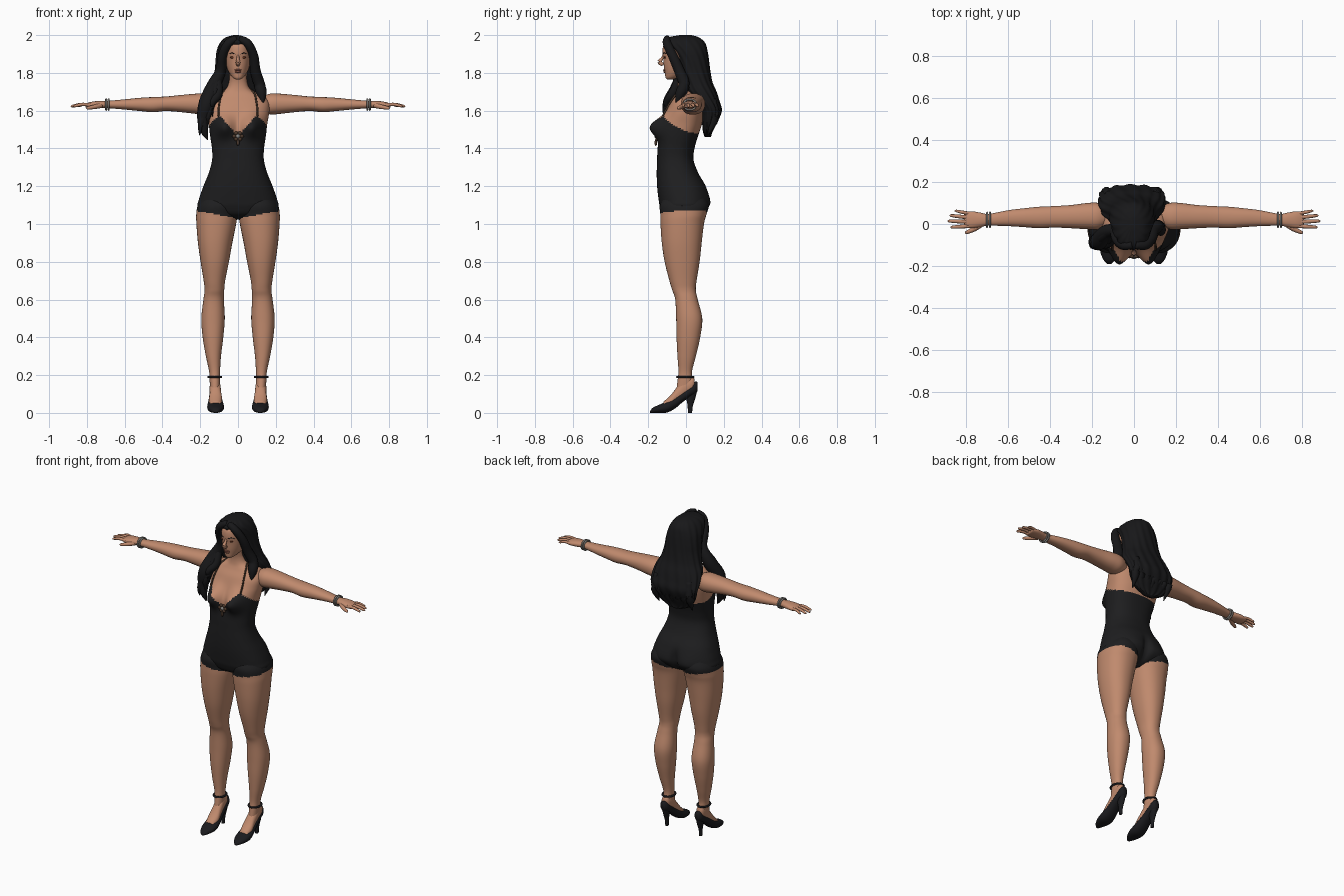
import bpy, bmesh, math
from mathutils import Vector

cube = bpy.data.objects.get("Cube")
if cube:
    bpy.data.objects.remove(cube, do_unlink=True)


def material(name, r, g, b):
    m = bpy.data.materials.new(name)
    m.use_nodes = True
    m.diffuse_color = (r, g, b, 1)
    m.node_tree.nodes["Principled BSDF"].inputs["Base Color"].default_value = (r, g, b, 1)
    return m


SKIN = material("skin", .53, .255, .155)
CLOTH = material("black cloth", .013, .013, .014)
HAIR = material("black hair", .009, .009, .01)
SHOE = material("black leather", .011, .011, .013)
METAL = material("grey metal", .27, .26, .24)
BRONZE = material("dark bronze", .07, .04, .025)
EYE = material("eye brown", .13, .035, .015)
LIP = material("lip brown", .33, .12, .08)


def finish(name, bm, mats, rule=None):
    """Turn a bmesh into a smooth object; rule(centre) picks the material index."""
    bmesh.ops.recalc_face_normals(bm, faces=bm.faces)
    for f in bm.faces:
        f.smooth = True
        if rule:
            f.material_index = int(rule(f.calc_center_median()))
    mesh = bpy.data.meshes.new(name)
    bm.to_mesh(mesh)
    bm.free()
    for m in mats:
        mesh.materials.append(m)
    obj = bpy.data.objects.new(name, mesh)
    bpy.context.collection.objects.link(obj)
    return obj


def smooth_rows(rows, steps):
    """Catmull-Rom interpolation through a list of equal-length tuples."""
    out = []
    for i in range(len(rows) - 1):
        quad = [rows[max(i - 1, 0)], rows[i], rows[i + 1], rows[min(i + 2, len(rows) - 1)]]
        for k in range(steps):
            t = k / steps
            out.append([b + .5 * t * (c - a + t * (2*a - 5*b + 4*c - d + t * (3*(b - c) + d - a)))
                        for a, b, c, d in zip(*quad)])
    return out + [list(rows[-1])]


def skin_rings(bm, rings):
    loops = [[bm.verts.new(p) for p in ring] for ring in rings]
    n = len(loops[0])
    for lo, hi in zip(loops, loops[1:]):
        for j in range(n):
            bm.faces.new((lo[j], lo[(j + 1) % n], hi[(j + 1) % n], hi[j]))
    bm.faces.new(loops[0])
    bm.faces.new(loops[-1])


def loft(name, rows, axis, mats, side=1, n=32, steps=5, power=2.2, shape=None, rule=None):
    """Rows are (position on axis, min a, max a, min b, max b) of each section."""
    rings = []
    for t, a0, a1, b0, b1 in smooth_rows(rows, steps):
        ring = []
        for j in range(n):
            ang = math.tau * j / n
            c, s = math.cos(ang), math.sin(ang)
            a = (a0 + a1) / 2 + (a1 - a0) / 2 * math.copysign(abs(c) ** (2 / power), c)
            b = (b0 + b1) / 2 + (b1 - b0) / 2 * math.copysign(abs(s) ** (2 / power), s)
            p = Vector({"x": (t, a, b), "y": (a, t, b), "z": (a, b, t)}[axis])
            if shape:
                p = shape(p, ang)
            p.x *= side
            ring.append(p)
        rings.append(ring)
    bm = bmesh.new()
    skin_rings(bm, rings)
    return finish(name, bm, mats, rule)


def tube(name, pts, mat, side=1, n=10, steps=5):
    """Tapered tube through points (x, y, z, radius)."""
    path = smooth_rows(pts, steps)
    centres = [Vector((p[0] * side, p[1], p[2])) for p in path]
    rings = []
    for i, c in enumerate(centres):
        tangent = centres[min(i + 1, len(path) - 1)] - centres[max(i - 1, 0)]
        q = tangent.to_track_quat("Z", "Y")
        r = max(path[i][3], .001)
        rings.append([c + q @ Vector((r * math.cos(math.tau * j / n), r * math.sin(math.tau * j / n), 0))
                      for j in range(n)])
    bm = bmesh.new()
    skin_rings(bm, rings)
    return finish(name, bm, [mat])


def ball(name, loc, size, mat):
    bm = bmesh.new()
    bmesh.ops.create_uvsphere(bm, u_segments=16, v_segments=10, radius=1)
    for v in bm.verts:
        v.co = Vector(loc) + v.co * Vector(size)
    return finish(name, bm, [mat])


def band(name, centre, ra, rb, thick, axis, mat):
    """Closed ring around a limb."""
    bm = bmesh.new()
    n, m = 32, 8
    grid = []
    for i in range(n):
        u = math.tau * i / n
        row = []
        for j in range(m):
            v = math.tau * j / m
            a, b = ((r + thick * math.cos(v)) * f(u) for r, f in ((ra, math.cos), (rb, math.sin)))
            h = thick * math.sin(v)
            row.append(bm.verts.new(Vector(centre) + Vector((h, a, b) if axis == "x" else (a, b, h))))
        grid.append(row)
    for i in range(n):
        for j in range(m):
            k, l = (i + 1) % n, (j + 1) % m
            bm.faces.new((grid[i][j], grid[k][j], grid[k][l], grid[i][l]))
    return finish(name, bm, [mat])


# Torso with bust and seat shaping; cloth chosen by neckline height
def torso_shape(p, ang):
    front, back = max(0, -math.sin(ang)) ** .5, max(0, math.sin(ang))
    x = abs(p.x)
    p.y -= .073 * front * math.exp(-((x - .076) / .052) ** 2 - ((p.z - 1.515) / .057) ** 2)
    seat = math.exp(-((p.z - 1.11) / .06) ** 2) * back
    p.y += seat * (.012 * math.exp(-((x - .09) / .06) ** 2) - .03 * math.exp(-(x / .02) ** 2))
    return p


def in_cloth(c):
    top = 1.48 + 2.5 * max(0, .07 - c.y) ** 2
    if c.y < -.02:
        top = min(top, 1.465 + 1.15 * abs(c.x))
    return c.z < top


torso = [(1.025, .03, -.06, .04), (1.05, .14, -.115, .08), (1.09, .21, -.137, .115),
         (1.13, .207, -.145, .122), (1.2, .183, -.153, .105), (1.27, .155, -.155, .065),
         (1.34, .137, -.153, .04), (1.4, .138, -.15, .045), (1.47, .148, -.14, .065),
         (1.53, .155, -.125, .085), (1.59, .165, -.105, .095), (1.64, .165, -.085, .095),
         (1.68, .135, -.06, .085), (1.71, .07, -.048, .06), (1.75, .05, -.045, .045),
         (1.8, .05, -.055, .045)]
loft("torso", [(z, -w, w, f, b) for z, w, f, b in torso], "z", [SKIN, CLOTH],
     n=112, steps=8, power=2.4, shape=torso_shape, rule=in_cloth)

# Head
head = [(1.765, .012, -.1, -.07), (1.775, .028, -.108, -.04), (1.8, .047, -.112, .02),
        (1.83, .059, -.117, .06), (1.87, .066, -.12, .07), (1.91, .067, -.125, .08),
        (1.95, .06, -.117, .08), (1.975, .035, -.085, .06)]
loft("head", [(z, -w, w, f, b) for z, w, f, b in head], "z", [SKIN])
tube("nose", [(0, -.116, 1.895, .006), (0, -.128, 1.875, .008), (0, -.14, 1.857, .012),
              (0, -.122, 1.843, .01)], SKIN)
ball("upper_lip", (0, -.113, 1.815), (.02, .008, .005), LIP)
ball("lower_lip", (0, -.112, 1.806), (.017, .008, .006), LIP)

# Hair mass with rippled strands
def ripple(p, ang):
    k = 1 + .022 * math.sin(15 * ang + 25 * p.z)
    return Vector((p.x * k, .04 + (p.y - .04) * k, p.z))


hair = [(2.0, .012, -.03, .03), (1.987, .055, -.095, .07), (1.96, .083, -.12, .1),
        (1.92, .1, -.085, .112), (1.87, .107, -.055, .12), (1.81, .113, -.04, .128),
        (1.75, .128, -.02, .14), (1.7, .15, .0, .16), (1.65, .158, .045, .175),
        (1.6, .155, .078, .187), (1.54, .138, .085, .165), (1.49, .1, .09, .14),
        (1.46, .04, .1, .13)]
loft("hair_back", [(z, -w - .01, w - .01, f, b) for z, w, f, b in hair], "z", [HAIR],
     n=96, shape=ripple)

# Locks framing the face and falling over the right shoulder
crown = [(.008, -.1, 1.982, .018), (.052, -.1, 1.955, .023), (.082, -.07, 1.89, .025),
         (.092, -.035, 1.81, .028)]
tube("left_front_lock", crown + [(.113, -.01, 1.74, .03), (.125, -.03, 1.69, .027),
                                 (.13, -.05, 1.64, .006)], HAIR, n=14)
tube("right_front_lock", crown + [(.13, -.04, 1.73, .037), (.165, -.08, 1.64, .043),
                                  (.183, -.085, 1.56, .034), (.178, -.09, 1.49, .02),
                                  (.16, -.09, 1.445, .003)], HAIR, side=-1, n=14)
for i, (dx, tip) in enumerate(((-.035, 1.57), (-.015, 1.51), (.018, 1.47), (.0, 1.53))):
    tube(f"right_strand_{i}", [(.11, -.03, 1.79, .02), (.14 + dx, -.07, 1.69, .025),
                               (.175 + dx, -.1, tip + .07, .02), (.18 + dx * 1.3, -.095, tip, .002)],
         HAIR, side=-1)
for i in range(7):
    x = -.12 + .037 * i
    tube(f"back_strand_{i}", [(x, .14, 1.66, .02), (x * 1.1, .15, 1.56, .025),
                              (x * 1.05, .115, 1.47 + .02 * (i % 3), .002)], HAIR)

# Limbs and paired details
leg = [(1.15, .03, .185, -.11, .095), (1.1, .006, .213, -.138, .12), (1.05, .004, .221, -.136, .108),
       (1, .01, .22, -.135, .095), (.9, .03, .212, -.128, .083), (.8, .048, .198, -.113, .072),
       (.7, .068, .182, -.088, .056), (.65, .073, .177, -.073, .052), (.6, .075, .183, -.057, .062),
       (.5, .07, .194, -.052, .086), (.4, .078, .187, -.05, .075), (.3, .09, .17, -.045, .052),
       (.22, .095, .153, -.04, .032), (.17, .095, .15, -.045, .035), (.13, .095, .148, -.05, .04)]
arm = [(.12, .0, .08, 1.6, 1.67), (.17, -.025, .1, 1.58, 1.69), (.22, -.025, .1, 1.583, 1.69),
       (.3, -.02, .09, 1.592, 1.683), (.38, -.017, .085, 1.598, 1.675), (.45, -.02, .082, 1.592, 1.672),
       (.52, -.015, .075, 1.598, 1.668), (.6, -.01, .065, 1.606, 1.66), (.69, -.008, .048, 1.613, 1.652),
       (.73, -.014, .054, 1.613, 1.652), (.77, -.02, .06, 1.613, 1.648), (.8, -.018, .056, 1.615, 1.64),
       (.808, -.01, .05, 1.62, 1.635)]
shoe = [(-.19, .108, .126, .0, .01), (-.175, .094, .142, .0, .028), (-.14, .078, .158, .0, .044),
        (-.1, .074, .163, .002, .062), (-.06, .08, .158, .022, .085), (-.02, .087, .153, .055, .112),
        (.02, .09, .15, .085, .142), (.048, .095, .146, .1, .165), (.062, .105, .135, .115, .163)]
foot = [(-.12, .092, .146, .015, .058), (-.08, .084, .154, .03, .095), (-.045, .088, .15, .05, .14),
        (-.01, .092, .15, .08, .18), (.03, .096, .148, .11, .19), (.045, .105, .14, .13, .18)]
heel = [(0, .11, .128, .01, .032), (.04, .109, .129, .008, .037), (.08, .103, .135, .0, .05),
        (.13, .095, .145, -.01, .062)]
fingers = {"little": (.05, .852, .062, .008), "ring": (.031, .876, .04, .009),
           "middle": (.01, .885, .014, .009), "index": (-.01, .872, -.015, .009)}

for side, word in ((1, "left"), (-1, "right")):
    loft(f"{word}_leg", leg, "z", [SKIN, CLOTH], side, n=48, steps=7,
         rule=lambda c: c.z > 1.03 + .18 * abs(c.x) + .1 * max(0, c.y))
    loft(f"{word}_arm", arm, "x", [SKIN], side)
    loft(f"{word}_foot", foot, "y", [SKIN], side)
    loft(f"{word}_shoe", shoe, "y", [SHOE], side)
    loft(f"{word}_shoe_heel", heel, "z", [SHOE], side, n=20)
    for finger, (y, tip, ty, r) in fingers.items():
        tube(f"{word}_{finger}_finger", [(.78, y, 1.631, r), ((.78 + tip) / 2, (y + ty) / 2, 1.633, r),
             (tip - .008, ty, 1.624, r * .75), (tip, ty, 1.622, .002)], SKIN, side)
    tube(f"{word}_thumb", [(.725, .0, 1.628, .014), (.76, -.024, 1.62, .012),
                           (.795, -.04, 1.614, .008), (.803, -.043, 1.613, .002)], SKIN, side)
    band(f"{word}_ankle_strap", (side * .123, -.004, .19), .034, .043, .006, "z", SHOE)
    for k in (.685, .698):
        band(f"{word}_bracelet", (side * k, .02, 1.632), .034, .028, .005, "x", METAL)
    tube(f"{word}_strap", [(.103, -.123, 1.572, .005), (.103, -.103, 1.61, .005),
                           (.098, -.083, 1.645, .005), (.088, -.048, 1.69, .005),
                           (.065, .0, 1.712, .005), (.04, .055, 1.73, .005)], BRONZE, side)
    ball(f"{word}_eye", (side * .028, -.111, 1.882), (.014, .006, .006), EYE)
    tube(f"{word}_eyebrow", [(.012, -.122, 1.899, .002), (.032, -.115, 1.905, .003),
                             (.048, -.099, 1.9, .001)], HAIR, side)

# Brooch between the cups
for i in range(6):
    a = math.tau * i / 6
    ball(f"brooch_bead_{i}", (.02 * math.cos(a), -.155, 1.465 + .018 * math.sin(a)), (.011, .008, .01), BRONZE)
ball("brooch_centre", (0, -.158, 1.465), (.011, .009, .011), METAL)
ball("brooch_drop", (0, -.16, 1.43), (.008, .007, .016), BRONZE)
